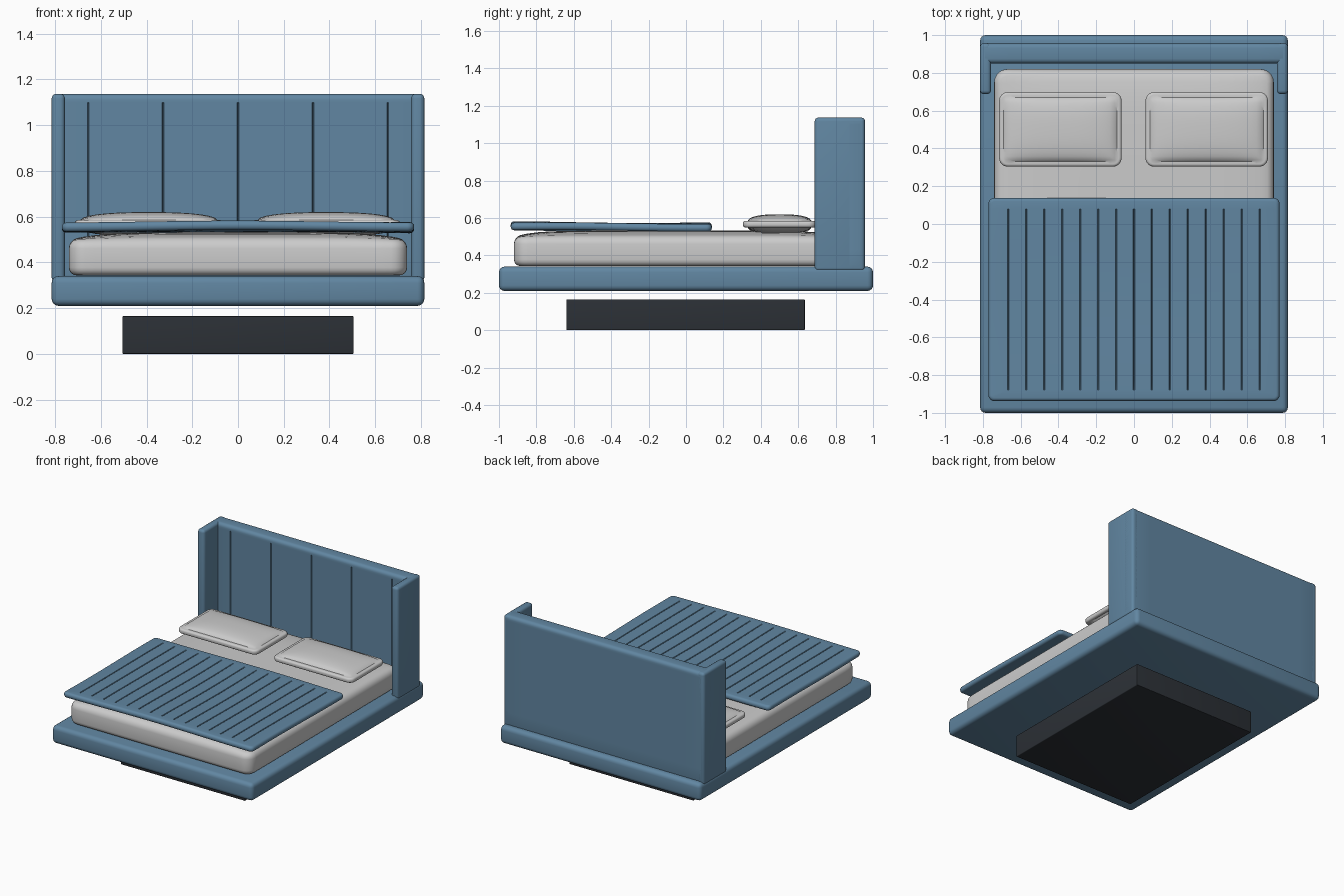
import bpy, bmesh, math
from mathutils import Vector

if "Cube" in bpy.data.objects:
    bpy.data.objects.remove(bpy.data.objects["Cube"])


def material(name, rgb):
    m = bpy.data.materials.new(name)
    m.diffuse_color = (*rgb, 1)
    m.use_nodes = True
    m.node_tree.nodes["Principled BSDF"].inputs["Base Color"].default_value = m.diffuse_color
    return m


BLUE = material("blue_fabric", (0.12, 0.24, 0.36))
DARK = material("dark_base", (0.025, 0.03, 0.037))


def soft_box(name, lo, hi, r=0.02, mat=None, corner=0, cuts=((), (), ()), shape=None):
    """Rounded box; optional plan corner radius, extra loop cuts and a deform."""
    lo, hi = Vector(lo), Vector(hi)
    bm = bmesh.new()
    bmesh.ops.create_cube(bm, size=1)
    for v in bm.verts:
        v.co = [(lo[i] + hi[i]) / 2 + v.co[i] * (hi[i] - lo[i]) for i in range(3)]
    if corner:
        upright = [e for e in bm.edges
                   if abs(e.verts[0].co.z - e.verts[1].co.z) > 1e-4]
        bmesh.ops.bevel(bm, geom=upright, offset=corner, segments=6,
                        profile=0.5, affect='EDGES')
    edges = [e for e in bm.edges if e.calc_face_angle(0) > 1.0]
    bmesh.ops.bevel(bm, geom=edges, offset=r, segments=4, profile=0.5, affect='EDGES')
    for axis in range(3):
        for c in cuts[axis]:
            co, no = Vector(), Vector()
            co[axis], no[axis] = c, 1
            bmesh.ops.bisect_plane(bm, geom=bm.verts[:] + bm.edges[:] + bm.faces[:],
                                   plane_co=co, plane_no=no, dist=1e-5)
    if shape:
        for v in bm.verts:
            v.co = shape(v.co.copy())
    bmesh.ops.recalc_face_normals(bm, faces=bm.faces)
    me = bpy.data.meshes.new(name)
    bm.to_mesh(me)
    bm.free()
    ob = bpy.data.objects.new(name, me)
    bpy.context.collection.objects.link(ob)
    if mat:
        me.materials.append(mat)
    bpy.ops.object.select_all(action='DESELECT')
    ob.select_set(True)
    bpy.context.view_layer.objects.active = ob
    bpy.ops.object.shade_smooth_by_angle(angle=math.radians(32))
    return ob


def spread(a, b, n):
    return [a + (b - a) * (i + 0.5) / n for i in range(n)]


def groove_cuts(lines, w=0.004):
    return [g + d for g in lines for d in (-w, 0, w)]


def on_line(x, lines):
    return any(abs(x - g) < 1e-4 for g in lines)


# Floor plinth and bed platform
soft_box("plinth", (-0.505, -0.64, 0), (0.505, 0.635, 0.165), 0.005, DARK)
soft_box("platform", (-0.815, -1, 0.21), (0.815, 1, 0.34), 0.03, BLUE)

# Headboard panel with stitched vertical grooves, plus side wings
seams = [i * 0.3275 for i in range(-2, 3)]


def stitch_panel(p):
    if p.y < 0.8501 and on_line(p.x, seams) and 0.44 < p.z < 1.1:
        p.y += 0.01
    return p


soft_box("headboard", (-0.815, 0.85, 0.32), (0.815, 0.957, 1.137), 0.025, BLUE,
         cuts=(groove_cuts(seams), (), (0.43, 0.445, 1.095, 1.1)), shape=stitch_panel)
for side, x0, x1 in (("left", -0.815, -0.757), ("right", 0.757, 0.815)):
    soft_box(side + "_wing", (x0, 0.688, 0.315), (x1, 0.957, 1.137), 0.02, BLUE)


# Mattress with a crowned top
def crown(p):
    u, v = abs(p.x) / 0.74, abs(p.y + 0.05) / 0.87
    t = min(max((p.z - 0.42) / 0.08, 0), 1)
    p.z += t * 0.038 * ((1 - min(u, 1) ** 5) * (1 - min(v, 1) ** 8)) ** 0.8
    return p


soft_box("mattress", (-0.74, -0.92, 0.343), (0.74, 0.82, 0.496), 0.035,
         corner=0.07, cuts=(spread(-0.7, 0.7, 28), spread(-0.88, 0.78, 28), ()),
         shape=crown)

# Channel-quilted duvet
channels = [i * 0.095 for i in range(-7, 8)]


def quilt(p):
    top = p.z > 0.5699
    x, y = p.x, p.y
    p.z += 0.004 * math.sin(5 * y + 2 * x) * math.cos(3 * x)
    p.z += 0.004 * (1 - (x / 0.77) ** 2) - 0.005 * y
    if top and on_line(x, channels) and -0.875 < y < 0.075:
        p.z -= 0.009
    return p


soft_box("duvet", (-0.77, -0.937, 0.53), (0.77, 0.138, 0.57), 0.018, BLUE, corner=0.03,
         cuts=(groove_cuts(channels),
               spread(-0.86, 0.06, 16) + [-0.88, -0.874, 0.074, 0.08], ()),
         shape=quilt)


# Pillows: plump centre inside a flat rim
def pillow(name, cx):
    def puff(p):
        u = min(abs(p.x - cx) / 0.3, 1)
        v = min(abs(p.y - 0.5) / 0.17, 1)
        bulge = 0.035 * math.sqrt((1 - u ** 2.5) * (1 - v ** 2.5))
        p.z += bulge * min(max((p.z - 0.567) / 0.016, -1), 1)
        return p

    soft_box(name, (cx - 0.324, 0.304, 0.549), (cx + 0.324, 0.698, 0.585), 0.014,
             corner=0.045,
             cuts=([cx + s for s in spread(-0.3, 0.3, 24)] + [cx - 0.3, cx + 0.3],
                   spread(0.33, 0.67, 18) + [0.33, 0.67], ()),
             shape=puff)


pillow("left_pillow", -0.39)
pillow("right_pillow", 0.385)
